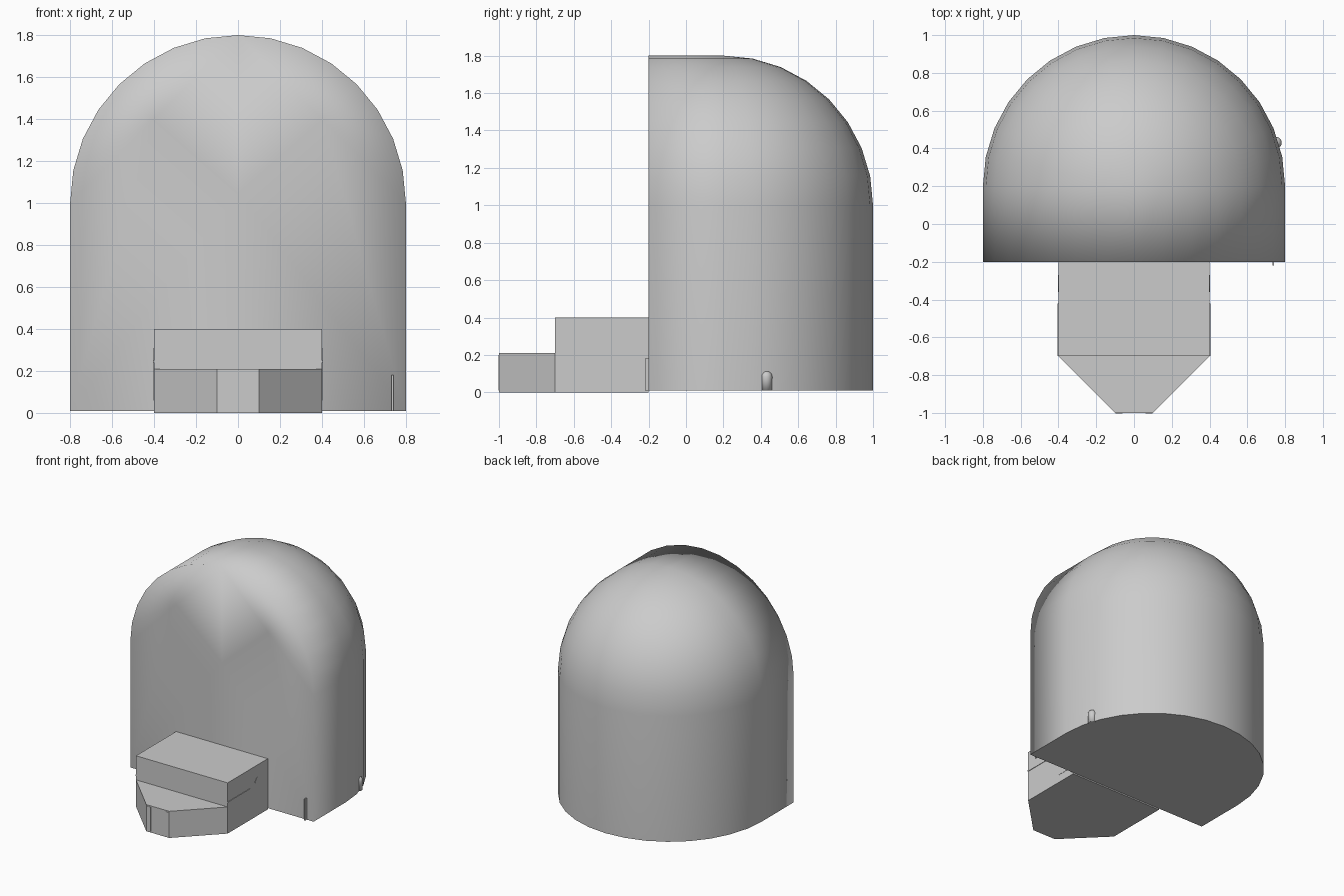
import bpy, bmesh, math
from mathutils import Vector

cube = bpy.data.objects.get("Cube")
if cube:
    bpy.data.objects.remove(cube, do_unlink=True)

grey = bpy.data.materials.new("plain grey")
grey.use_nodes = True
colour = (0.6, 0.6, 0.6, 1)
grey.diffuse_color = colour
grey.node_tree.nodes["Principled BSDF"].inputs["Base Color"].default_value = colour


def finish(name, bm):
    bmesh.ops.recalc_face_normals(bm, faces=bm.faces[:])
    mesh = bpy.data.meshes.new(name)
    bm.to_mesh(mesh)
    bm.free()
    mesh.materials.append(grey)
    ob = bpy.data.objects.new(name, mesh)
    bpy.context.collection.objects.link(ob)
    return ob


def prism(name, outline, direction):
    """Closed solid made by sweeping a flat outline along a direction."""
    bm = bmesh.new()
    face = bm.faces.new([bm.verts.new(p) for p in outline])
    new = bmesh.ops.extrude_face_region(bm, geom=[face], use_keep_orig=True)["geom"]
    verts = [v for v in new if isinstance(v, bmesh.types.BMVert)]
    bmesh.ops.translate(bm, verts=verts, vec=direction)
    return finish(name, bm)


def box(name, x, y, z):
    outline = [(x[0], y[0], z[0]), (x[1], y[0], z[0]), (x[1], y[1], z[0]), (x[0], y[1], z[0])]
    return prism(name, outline, (0, 0, z[1] - z[0]))


# Main hall: round back wall, quarter-sphere roof, short vault and flat front
R, BASE, SPRING, MID, FRONT, N = 0.8, 0.01, 1.0, 0.2, -0.2, 16
bm = bmesh.new()
apex = bm.verts.new((0, MID, SPRING + R))
rings = []
for level in range(-1, N // 2):
    lat = max(level, 0) * math.pi / N
    z = BASE if level < 0 else SPRING + R * math.sin(lat)
    r = R * math.cos(lat)
    rings.append([bm.verts.new((r * math.cos(a), MID + r * math.sin(a), z))
                  for a in [i * math.pi / N for i in range(N + 1)]])
for low, high in zip(rings, rings[1:]):
    for i in range(N):
        bm.faces.new((low[i], low[i + 1], high[i + 1], high[i]))
for i in range(N):
    bm.faces.new((rings[-1][i], rings[-1][i + 1], apex))

# Vault between the dome and the front
back = [r[0] for r in rings] + [apex] + [r[-1] for r in reversed(rings)]
rim = [bm.verts.new((v.co.x, FRONT, v.co.z)) for v in back]
for i in range(len(back) - 1):
    bm.faces.new((back[i], back[i + 1], rim[i + 1], rim[i]))
bm.faces.new(rings[0] + [rim[-1], rim[0]])

# Flat front, fanned so its edge blends softly into the vault
right, centre, left = [bm.verts.new((x, FRONT, z))
                       for x, z in ((0.4, 1.4), (0, 1.05), (-0.4, 1.4))]
top = len(rim) // 2
for i in range(len(rim) - 1):
    bm.faces.new((rim[i], rim[i + 1], right if i < top else left))
bm.faces.new((rim[top], right, centre))
bm.faces.new((rim[top], centre, left))
bm.faces.new((rim[0], right, centre))
bm.faces.new((rim[-1], left, centre))
bm.faces.new((rim[0], centre, rim[-1]))
for f in bm.faces:
    f.smooth = True
for e in bm.edges:
    a, b = (v.co for v in e.verts)
    on_base = max(a.z, b.z) < 0.02
    corner = a.y == b.y == FRONT and abs(a.x) == abs(b.x) == R
    e.smooth = not (on_base or corner)
finish("domed_hall", bm)

# Entrance block and its tapered porch
box("entrance_block", (-0.4, 0.4), (-0.7, FRONT), (0, 0.4))
prism("porch", [(-0.4, -0.7, 0), (-0.1, -1, 0), (0.1, -1, 0), (0.4, -0.7, 0)], (0, 0, 0.21))

for side, label in ((1, "left"), (-1, "right")):
    # Thin rail, arched side door and porch door jamb
    x = sorted((side * 0.4, side * 0.404))
    box(label + "_rail", x, (-0.7, -0.42), (0.24, 0.25))
    arc = [(side * 0.4, -0.315 + 0.045 * math.cos(a), 0.265 + 0.045 * math.sin(a))
           for a in [i * math.pi / 10 for i in range(11)]]
    door = [(side * 0.4, -0.27, 0.06)] + arc + [(side * 0.4, -0.36, 0.06)]
    prism(label + "_side_door", door, (side * 0.002, 0, 0))
    jamb = sorted((side * 0.06, side * 0.098))
    box(label + "_porch_jamb", jamb, (-1.002, -1), (0.01, 0.2))

# Slim fin on the front wall
box("front_fin", (0.732, 0.74), (-0.22, FRONT), (BASE, 0.18))

# Small round-topped post set into the side wall
bm = bmesh.new()
bmesh.ops.create_uvsphere(bm, u_segments=16, v_segments=8, radius=0.032)
for v in bm.verts:
    if v.co.z < -0.001:
        v.co = Vector((v.co.x, v.co.y, -0.073))
    v.co += Vector((0.75, 0.43, 0.083))
for f in bm.faces:
    f.smooth = True
finish("side_post", bm)
